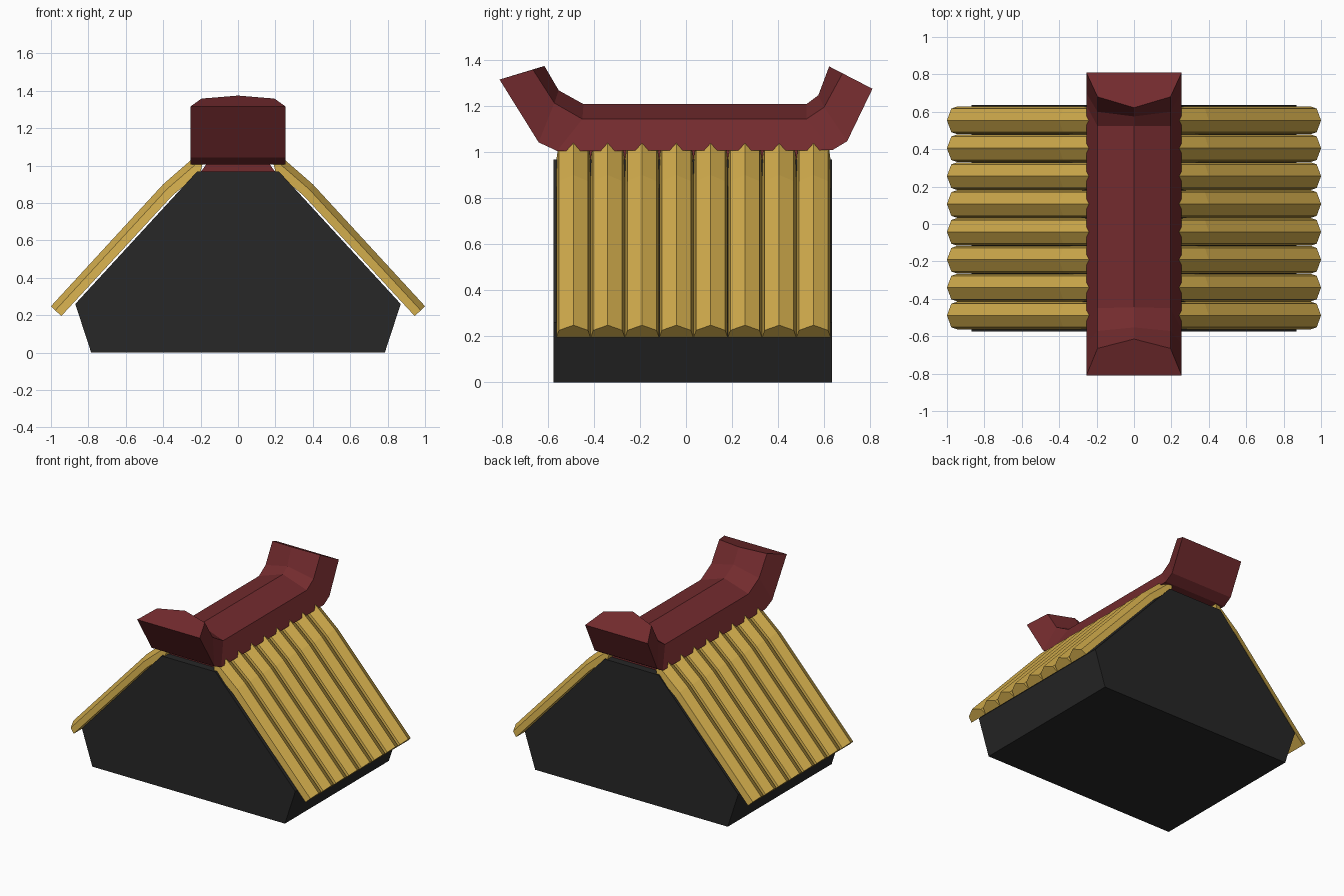
import bpy, bmesh

if "Cube" in bpy.data.objects:
    bpy.data.objects.remove(bpy.data.objects["Cube"])


def material(name, rgb):
    m = bpy.data.materials.new(name)
    m.diffuse_color = (*rgb, 1)
    m.use_nodes = True
    m.node_tree.nodes["Principled BSDF"].inputs["Base Color"].default_value = m.diffuse_color
    return m


dark = material("dark_wall", (0.02, 0.02, 0.02))
gold = material("gold_tile", (0.62, 0.40, 0.07))
red = material("red_ridge", (0.17, 0.024, 0.027))


def loft(name, sections, mat):
    """Skin matching closed sections and cap both ends."""
    bm = bmesh.new()
    rings = [[bm.verts.new(p) for p in s] for s in sections]
    n = len(rings[0])
    for a, b in zip(rings, rings[1:]):
        for i in range(n):
            j = (i + 1) % n
            bm.faces.new((a[i], a[j], b[j], b[i]))
    bm.faces.new(rings[0])
    bm.faces.new(rings[-1])
    bmesh.ops.recalc_face_normals(bm, faces=bm.faces)
    mesh = bpy.data.meshes.new(name)
    bm.to_mesh(mesh)
    bm.free()
    mesh.materials.append(mat)
    ob = bpy.data.objects.new(name, mesh)
    bpy.context.collection.objects.link(ob)
    return ob


def extrude_y(name, profile, y0, y1, mat):
    return loft(name, [[(x, y, z) for x, z in profile] for y in (y0, y1)], mat)


# Gabled body
half = [(0.785, 0), (0.87, 0.26), (0.22, 0.967)]
extrude_y("body", half + [(-x, z) for x, z in reversed(half)], -0.575, 0.635, dark)

# Roof tiles: faceted ribs following each slope; stations are (inner point, outer point)
stations = [((0.945, 0.195), (1.0, 0.248)),
            ((0.352, 0.838), (0.40, 0.90)),
            ((0.20, 0.967), (0.165, 1.105))]
rib = [(-0.074, 0), (-0.063, 0.58), (0, 1), (0.063, 0.58), (0.074, 0)]
for side, label in ((1, "right"), (-1, "left")):
    for i in range(8):
        yc = -0.489 + 0.149 * i
        loft(f"roof_tile_{label}_{i + 1}",
             [[(side * (a[0] + (b[0] - a[0]) * h), yc + dy, a[1] + (b[1] - a[1]) * h)
               for dy, h in rib] for a, b in stations], gold)

# Ridge cap with upturned ends; each station gives (y, z) of base, shoulder and apex
ridge = [((-0.81, 1.315), (-0.665, 1.358), (-0.615, 1.374)),
         ((-0.64, 1.042), (-0.572, 1.213), (-0.553, 1.268)),
         ((-0.56, 1.005), (-0.45, 1.143), (-0.445, 1.208)),
         ((0.635, 1.008), (0.523, 1.143), (0.523, 1.208)),
         ((0.70, 1.047), (0.60, 1.195), (0.575, 1.247)),
         ((0.81, 1.275), (0.68, 1.342), (0.622, 1.372))]
loft("ridge_cap",
     [[(-0.255, *b), (-0.195, *s), (0, *a), (0.195, *s), (0.255, *b)]
      for b, s, a in ridge], red)

# Infill under the ridge
extrude_y("ridge_infill", [(-0.2, 0.965), (0.2, 0.965), (0.16, 1.02), (-0.16, 1.02)],
          -0.52, 0.58, red)
